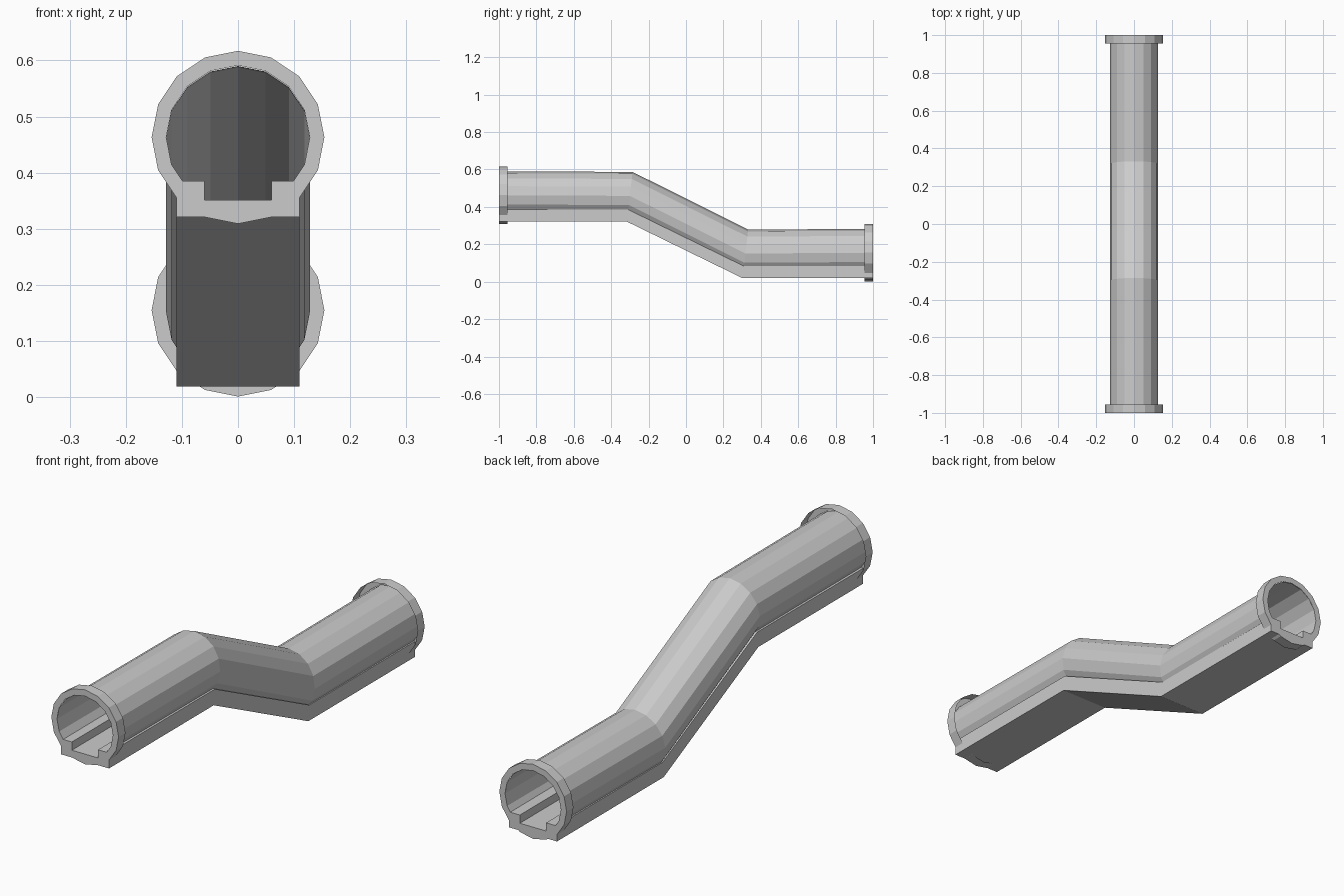
import bpy, math

if "Cube" in bpy.data.objects:
    bpy.data.objects.remove(bpy.data.objects["Cube"])

SIDES = 16
R_TUBE, R_RIM = 0.128, 0.154
SHEAR = 0.11          # lean of the cross-section at the two bends


def make(name, verts, faces):
    me = bpy.data.meshes.new(name)
    me.from_pydata(verts, [], faces)
    me.update()
    ob = bpy.data.objects.new(name, me)
    bpy.context.collection.objects.link(ob)
    return ob


def sweep(name, section, path, closed=False):
    """Sweep an (x, z) section along stations (y, z, shear)."""
    n = len(section)
    verts = [(x, y + k * z, cz + z) for y, cz, k in path for x, z in section]
    faces = []
    for s in range(len(path) - 1):
        for i in range(n if closed else n - 1):
            j = (i + 1) % n
            faces.append((s * n + i, s * n + j, (s + 1) * n + j, (s + 1) * n + i))
    if closed:
        faces.append(tuple(reversed(range(n))))
        last = (len(path) - 1) * n
        faces.append(tuple(range(last, last + n)))
    return make(name, verts, faces)


def ring(radius, y, cz):
    return [(radius * math.sin(2 * math.pi * i / SIDES), y,
             cz + radius * math.cos(2 * math.pi * i / SIDES)) for i in range(SIDES)]


# Thin round wall, open at the bottom where it meets the rails
arc = [(R_TUBE * math.cos(math.radians(a)), R_TUBE * math.sin(math.radians(a)))
       for a in [-22.5 + 22.5 * i for i in range(11)]]
arc = [(0.099, -0.078)] + arc + [(-0.099, -0.078)]
sweep("tube_wall", list(reversed(arc)),
      [(-1, 0.462, 0), (-0.30, 0.459, SHEAR), (0.318, 0.151, SHEAR), (1, 0.154, 0)])

# Floor block with a sunken channel between two rails
half = [(0.11, -0.142), (0.11, -0.078), (0.06, -0.078), (0.06, -0.112)]
floor = half + [(-x, z) for x, z in reversed(half)]
floor_ob = sweep("channel_floor", list(reversed(floor)),
                 [(-1, 0.463, 0), (-0.30, 0.463, SHEAR), (0.318, 0.161, SHEAR), (1, 0.161, 0)],
                 closed=True)

# End rims: an outer band and an end face, open towards the tube
for name, y, cz, d in (("front_rim", -1, 0.463, 1), ("back_rim", 1, 0.155, -1)):
    verts = ring(R_RIM, y + d * 0.045, cz) + ring(R_RIM, y, cz) + ring(R_TUBE, y, cz)
    faces = []
    for s in range(2):
        for i in range(SIDES):
            j = (i + 1) % SIDES
            f = (s * SIDES + i, s * SIDES + j, (s + 1) * SIDES + j, (s + 1) * SIDES + i)
            faces.append(f[::-1] if d < 0 else f)
    make(name, verts, faces)
